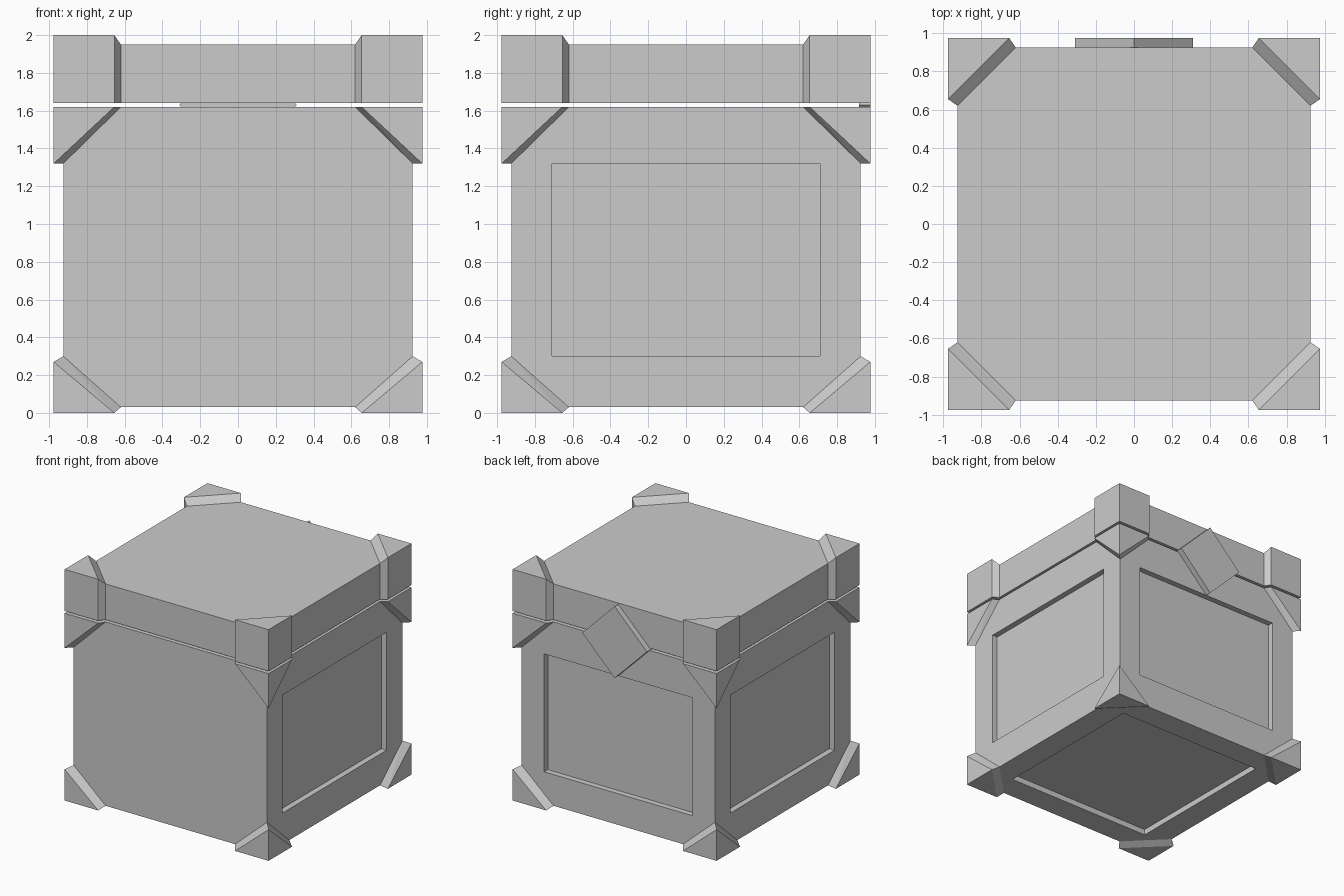
import bpy
import bmesh
from mathutils import Vector, Matrix

if "Cube" in bpy.data.objects:
    bpy.data.objects.remove(bpy.data.objects["Cube"])

W = 0.925          # half width of the box walls
E = 0.976          # outer face of the corner guards
C = 0.655          # where the raised guard face ends
I = 0.62           # where the guard bevel meets the wall
DEPTH = 0.05       # panel recess


def make_object(name, bm):
    bmesh.ops.recalc_face_normals(bm, faces=bm.faces)
    mesh = bpy.data.meshes.new(name)
    bm.to_mesh(mesh)
    bm.free()
    obj = bpy.data.objects.new(name, mesh)
    bpy.context.collection.objects.link(obj)
    return obj


def box_bmesh(lo, hi):
    bm = bmesh.new()
    lo, hi = Vector(lo), Vector(hi)
    size = hi - lo
    m = Matrix.Translation((lo + hi) / 2) @ Matrix.Diagonal((*size, 1))
    bmesh.ops.create_cube(bm, size=1, matrix=m)
    return bm


def corner_guards(name, points):
    # one convex guard, mirrored to all four corners
    bm = bmesh.new()
    verts = [bm.verts.new(p) for p in points]
    res = bmesh.ops.convex_hull(bm, input=verts)
    loose = [v for v in bm.verts if not v.link_faces]
    bmesh.ops.delete(bm, geom=loose, context='VERTS')
    bmesh.ops.dissolve_limit(bm, angle_limit=0.01, verts=bm.verts, edges=bm.edges)
    obj = make_object(name, bm)
    mod = obj.modifiers.new("mirror", 'MIRROR')
    mod.use_axis = (True, True, False)
    mod.use_mirror_merge = False
    return obj


# crate body with recessed panels on right, left, back and bottom
bm = box_bmesh((-W, -W, 0.03), (W, W, 1.62))
bm.normal_update()
panels = [f for f in bm.faces if f.normal.y > -0.5 and f.normal.z < 0.5]
bmesh.ops.inset_individual(bm, faces=panels, thickness=W - I)
for f in panels:
    if abs(f.normal.z) < 0.5:
        for v in f.verts:
            v.co.z = 1.32 if v.co.z > 0.8 else 0.30
for f in panels:
    n = f.normal.copy()
    new = bmesh.ops.extrude_discrete_faces(bm, faces=[f])["faces"][0]
    bmesh.ops.translate(bm, verts=new.verts[:], vec=-n * DEPTH)
make_object("crate_body", bm)

# lid, separated from the body by a thin gap
make_object("crate_lid", box_bmesh((-W, -W, 1.64), (W, W, 1.95)))

# lid guards: square sides, triangular top
lid_points = [(W, W, 1.64)]
for z, zi in ((1.64, 1.64), (2.0, 1.95)):
    lid_points += [(E, E, z), (C, E, z), (E, C, z), (I, W, zi), (W, I, zi)]
corner_guards("lid_corner_guards", lid_points)

# guards under the seam: triangular sides narrowing downwards
corner_guards("upper_corner_guards", [
    (E, E, 1.62), (C, E, 1.62), (E, C, 1.62), (I, W, 1.62), (W, I, 1.62),
    (E, E, 1.32), (W, W, 1.32)])

# feet guards: triangular on three sides
corner_guards("bottom_corner_guards", [
    (E, E, 0), (C, E, 0), (E, C, 0), (E, E, 0.27),
    (I, W, 0.03), (W, I, 0.03), (W, W, 0.30)])

# diamond latch across the seam at the back
bm = bmesh.new()
R = 0.31
face = bm.faces.new([bm.verts.new((x, W - 0.01, 1.63 + z))
                     for x, z in ((-R, 0), (0, -R), (R, 0), (0, R))])
ext = bmesh.ops.extrude_face_region(bm, geom=[face], use_keep_orig=True)
bmesh.ops.translate(bm, vec=(0, E - W + 0.01, 0),
                    verts=[v for v in ext["geom"] if isinstance(v, bmesh.types.BMVert)])
make_object("diamond_latch", bm)
